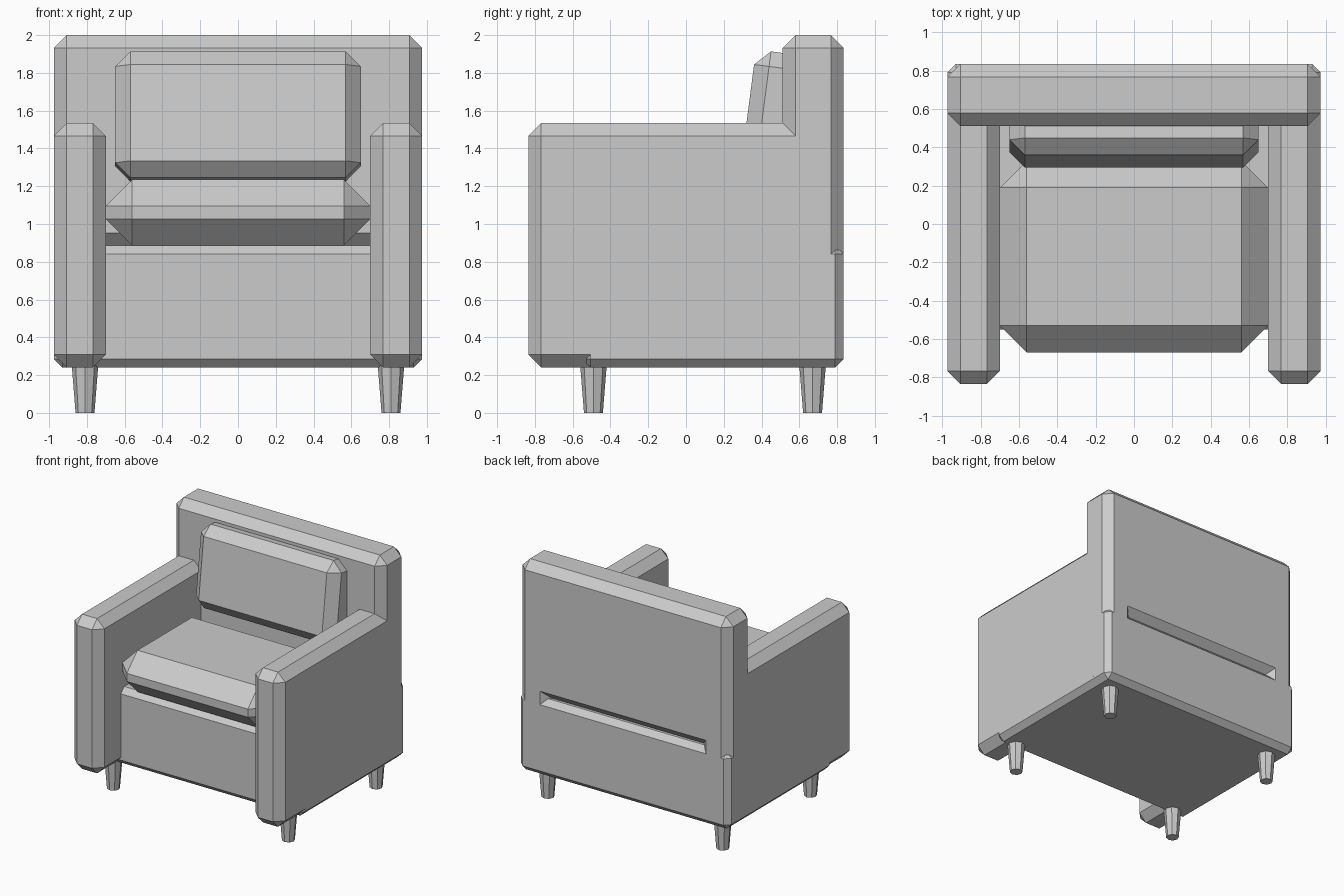
import bpy, math
from mathutils import Matrix

if "Cube" in bpy.data.objects:
    bpy.data.objects.remove(bpy.data.objects["Cube"])


def block(name, x, y, z, chamfer, tilt=0):
    """Chamfered box from (min, max) ranges, optionally tilted about x."""
    bpy.ops.mesh.primitive_cube_add(size=1)
    ob = bpy.context.object
    ob.name = name
    size = [r[1] - r[0] for r in (x, y, z)]
    ob.data.transform(Matrix.Diagonal((*size, 1)))
    ob.location = [(r[0] + r[1]) / 2 for r in (x, y, z)]
    ob.rotation_euler.x = math.radians(tilt)
    mod = ob.modifiers.new("chamfer", 'BEVEL')
    mod.width = chamfer
    mod.segments = 1
    mod.limit_method = 'NONE'
    return ob


# Frame: base box and tall back with a gap between them at the rear
block("base", (-0.975, 0.975), (-0.55, 0.835), (0.24, 0.885), 0.045)
block("backrest", (-0.975, 0.975), (0.512, 0.835), (0.885, 2.0), 0.068)

# Cushions
block("seat_cushion", (-0.7, 0.7), (-0.67, 0.33), (0.887, 1.235), 0.14)
block("back_cushion", (-0.65, 0.65), (0.326, 0.646), (1.232, 1.906), 0.08, -7.4)

# Arms and tapered octagonal legs
for side, s in (("left", -1), ("right", 1)):
    block(side + "_arm", tuple(sorted((s * 0.975, s * 0.7))),
          (-0.835, 0.835), (0.24, 1.535), 0.068)
    for end, y in (("front", -0.49), ("back", 0.67)):
        bpy.ops.mesh.primitive_cone_add(vertices=8, radius1=0.05, radius2=0.07,
                                        depth=0.25, location=(s * 0.81, y, 0.125))
        bpy.context.object.name = f"{side}_{end}_leg"
